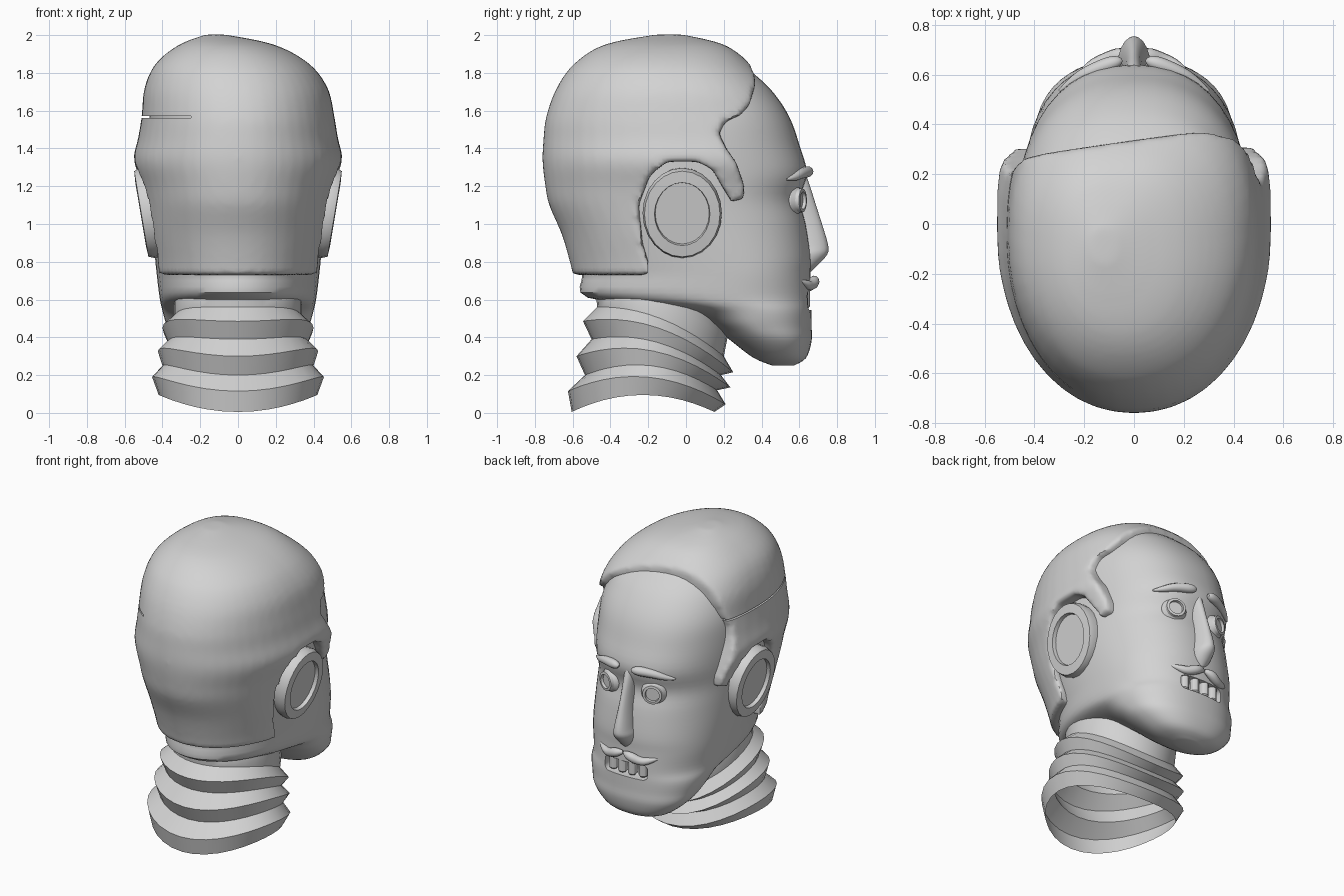
import bpy
import bmesh
from math import sin, cos, pi, radians
from mathutils import Matrix, Vector

cube = bpy.data.objects.get("Cube")
if cube:
    bpy.data.objects.remove(cube, do_unlink=True)

grey = bpy.data.materials.new("plain grey")
grey.use_nodes = True
tone = (0.65, 0.65, 0.65, 1)
grey.diffuse_color = tone
grey.node_tree.nodes["Principled BSDF"].inputs["Base Color"].default_value = tone


def finish(obj, angle=35):
    """Apply modifiers and shade, keeping creases sharp."""
    bpy.ops.object.select_all(action='DESELECT')
    obj.select_set(True)
    bpy.context.view_layer.objects.active = obj
    bpy.ops.object.convert(target='MESH')
    obj = bpy.context.object
    bpy.ops.object.shade_smooth_by_angle(angle=radians(angle))
    obj.data.materials.clear()
    obj.data.materials.append(grey)
    return obj


def bridge(name, rings, cap_start=True, cap_end=True):
    """Join closed rings of points into one surface."""
    bm = bmesh.new()
    loops = [[bm.verts.new(p) for p in ring] for ring in rings]
    count = len(loops[0])
    for low, high in zip(loops, loops[1:]):
        for i in range(count):
            j = (i + 1) % count
            bm.faces.new((low[i], low[j], high[j], high[i]))
    if cap_start:
        bm.faces.new(loops[0])
    if cap_end:
        bm.faces.new(loops[-1])
    bmesh.ops.recalc_face_normals(bm, faces=bm.faces)
    mesh = bpy.data.meshes.new(name)
    bm.to_mesh(mesh)
    bm.free()
    obj = bpy.data.objects.new(name, mesh)
    bpy.context.collection.objects.link(obj)
    return obj


def smooth_rows(rows, steps=4):
    """Catmull-Rom resampling of section rows."""
    padded = [rows[0]] + rows + [rows[-1]]
    result = []
    for a, b, c, d in zip(padded, padded[1:], padded[2:], padded[3:]):
        for k in range(steps):
            t = k / steps
            result.append([q + (r - p) * t / 2 + (2 * p - 5 * q + 4 * r - s) * t * t / 2
                           + (3 * q - p - 3 * r + s) * t ** 3 / 2
                           for p, q, r, s in zip(a, b, c, d)])
    return result + [rows[-1]]


def power(value, exponent):
    return (1 if value >= 0 else -1) * abs(value) ** (2 / exponent)


def loft(name, rows, count=48, front=2.3, back=2.1):
    """Rows: height, back y, front y, half width, widest y, centre x."""
    rings = []
    for z, rear, face, width, mid, shift in smooth_rows(rows):
        ring = []
        for i in range(count):
            a = 2 * pi * i / count
            n = front if sin(a) > 0 else back
            depth = face - mid if sin(a) > 0 else mid - rear
            ring.append((shift + width * power(cos(a), n), mid + depth * power(sin(a), n), z))
        rings.append(ring)
    return bridge(name, rings)


def box(name, low, high):
    a, b = Vector(low), Vector(high)
    corners = ((a.x, a.y), (b.x, a.y), (b.x, b.y), (a.x, b.y))
    return bridge(name, [[(x, y, z) for x, y in corners] for z in (a.z, b.z)])


def boolean(obj, cutter, operation):
    cutter.hide_render = True
    mod = obj.modifiers.new(operation, 'BOOLEAN')
    mod.operation = operation
    mod.object = cutter
    mod.solver = 'EXACT'


def lathe(name, profile, matrix, side, tall=1, count=24):
    """Turn (radius, height) points about local x, then place and mirror."""
    rings = []
    for r, h in profile:
        ring = [matrix @ Vector((h, r * cos(2 * pi * i / count), r * tall * sin(2 * pi * i / count)))
                for i in range(count)]
        rings.append([(side * p.x, p.y, p.z) for p in ring])
    return finish(bridge(name, rings), 30)


def tuft(name, points, side):
    """Tapered tube along (x, y, z, radius) points."""
    curve = bpy.data.curves.new(name, 'CURVE')
    curve.dimensions = '3D'
    curve.bevel_depth = 1
    curve.bevel_resolution = 3
    curve.use_fill_caps = True
    spline = curve.splines.new('NURBS')
    spline.points.add(len(points) - 1)
    for point, (x, y, z, r) in zip(spline.points, points):
        point.co = (side * x, y, z, 1)
        point.radius = r
    spline.order_u = 3
    spline.use_endpoint_u = True
    spline.resolution_u = 6
    obj = bpy.data.objects.new(name, curve)
    bpy.context.collection.objects.link(obj)
    return finish(obj, 60)


# Face, skull and collar
face = loft("face_and_skull", [
    [.25, .46, .57, .08, .52, 0], [.29, .36, .635, .22, .5, 0],
    [.38, .24, .665, .33, .45, 0], [.46, .14, .665, .375, .38, 0],
    [.54, -.04, .665, .4, .33, 0], [.61, -.52, .665, .415, .22, 0],
    [.73, -.55, .66, .43, .2, 0], [.83, -.58, .66, .44, .15, 0],
    [1, -.63, .635, .455, .05, 0], [1.13, -.68, .605, .465, 0, 0],
    [1.27, -.71, .64, .47, 0, 0], [1.42, -.71, .6, .475, 0, 0],
    [1.55, -.7, .555, .47, 0, 0], [1.66, -.66, .49, .45, -.03, 0],
    [1.76, -.6, .4, .41, -.05, 0], [1.86, -.47, .26, .31, -.08, -.03],
    [1.94, -.25, .03, .1, -.1, -.06]])
mouth_cutter = box("mouth_cutter", (-.16, .58, .545), (.16, .8, .645))
rounding = mouth_cutter.modifiers.new("rounding", 'BEVEL')
rounding.width = .03
rounding.segments = 3
boolean(face, mouth_cutter, 'DIFFERENCE')
face = finish(face)
bpy.data.objects.remove(mouth_cutter, do_unlink=True)

# Hair: a slightly larger skull trimmed by a hairline outline
hair = loft("hair", [
    [.73, -.6, .6, .46, .1, 0], [.8, -.615, .62, .465, .08, 0],
    [.95, -.66, .65, .485, .03, 0], [1.1, -.725, .65, .5, 0, 0],
    [1.2, -.745, .655, .52, 0, 0], [1.33, -.76, .66, .555, 0, 0],
    [1.45, -.755, .635, .53, -.02, 0], [1.57, -.74, .58, .51, -.05, 0],
    [1.72, -.685, .475, .485, -.07, -.01], [1.85, -.59, .34, .405, -.1, -.03],
    [1.95, -.43, .2, .25, -.1, -.06], [2.003, -.16, -.02, .05, -.09, -.12]], front=2.5)
hairline = [(2.2, .43, .25), (1.78, .42, .25), (1.64, .36, .24), (1.58, .3, .23),
            (1.54, .2, .22), (1.48, .17, .22), (1.42, .2, .23), (1.32, .27, .26),
            (1.2, .31, .3), (1.13, .305, .3), (1.12, .24, .24), (1.2, .19, .19),
            (1.29, .14, .14), (1.33, .06, .06), (1.33, -.1, -.1), (1.26, -.19, -.19),
            (1.1, -.25, -.25), (.9, -.23, -.23), (.8, -.2, -.2), (.6, -.2, -.2),
            (.6, -.9, -.9), (2.2, -.9, -.9)]
trimmer = bridge("hair_trimmer", [[(.6, r, z) for z, r, l in hairline],
                                  [(-.6, l, z) for z, r, l in hairline]])
boolean(hair, trimmer, 'INTERSECT')
soft = hair.modifiers.new("soft", 'REMESH')
soft.mode = 'VOXEL'
soft.voxel_size = .02
relax = hair.modifiers.new("relax", 'SMOOTH')
relax.factor = .5
relax.iterations = 5
# Side parting
parting = box("parting_cutter", (-.7, -.9, 1.562), (-.25, .3, 1.572))
boolean(hair, parting, 'DIFFERENCE')
hair = finish(hair, 50)
for cutter in (trimmer, parting):
    bpy.data.objects.remove(cutter, do_unlink=True)

# Nose
finish(loft("nose", [
    [.745, .58, .66, .035, .6, 0], [.785, .58, .7, .058, .62, 0],
    [.84, .58, .748, .066, .64, 0], [.89, .58, .752, .056, .64, 0],
    [1, .58, .72, .042, .62, 0], [1.1, .57, .688, .036, .6, 0],
    [1.22, .56, .65, .034, .59, 0], [1.32, .54, .61, .03, .56, 0]], count=20, front=2), 50)

# Paired details
for side, label in ((1, "left"), (-1, "right")):
    ear_place = Matrix.Translation((.5, -.02, 1.055)) @ Matrix.Rotation(radians(9.5), 4, 'Y')
    lathe(label + "_ear_disc",
          [(.2, -.1), (.21, -.02), (.2, .012), (.147, .016), (.143, -.008), (.01, -.008)],
          ear_place, side, tall=1.15)
    eye_place = Matrix.Translation((.17, .6, 1.125)) @ Matrix.Rotation(radians(70), 4, 'Z')
    lathe(label + "_eye",
          [(.085, -.06), (.08, -.02), (.064, 0), (.062, .02), (.046, .022), (.044, .004), (.005, .004)],
          eye_place, side)
    tuft(label + "_eyebrow",
         [(.05, .655, 1.275, .01), (.065, .655, 1.28, .032), (.18, .612, 1.27, .028),
          (.25, .572, 1.245, .02), (.3, .535, 1.235, .005)], side)
    tuft(label + "_moustache",
         [(.005, .672, .71, .01), (.04, .685, .705, .032), (.12, .66, .67, .028),
          (.18, .635, .685, .02), (.22, .605, .7, .005)], side)

# Teeth
for i in range(4):
    x = (i - 1.5) * .074
    place = Matrix.Translation((x, .63 - x * x, .595)) @ Matrix.Rotation(pi / 2, 4, 'Y')
    lathe("tooth_%d" % (i + 1), [(.029, -.055), (.029, .03), (.02, .04)], place, 1, count=12)

# Bellows neck: back y, back z, front y, front z, half width, side lift
folds = [(-.605, .005, .15, .005, .42, .09), (-.625, .115, .21, .045, .455, .11),
         (-.535, .2, .165, .12, .4, .09), (-.58, .3, .235, .135, .425, .11),
         (-.5, .39, .185, .2, .37, .08), (-.545, .485, .25, .215, .4, .1),
         (-.47, .56, .2, .3, .34, .07), (-.475, .61, .22, .4, .34, .06),
         (-.44, .66, .2, .5, .33, .05)]
rings = []
for rear_y, rear_z, front_y, front_z, width, lift in folds:
    ring = []
    for i in range(32):
        a = 2 * pi * i / 32
        t = (1 + sin(a)) / 2
        ring.append((width * cos(a), rear_y + (front_y - rear_y) * t,
                     rear_z + (front_z - rear_z) * t + lift * cos(a) ** 2))
    rings.append(ring)
finish(bridge("bellows_neck", rings, False, False), 30)
